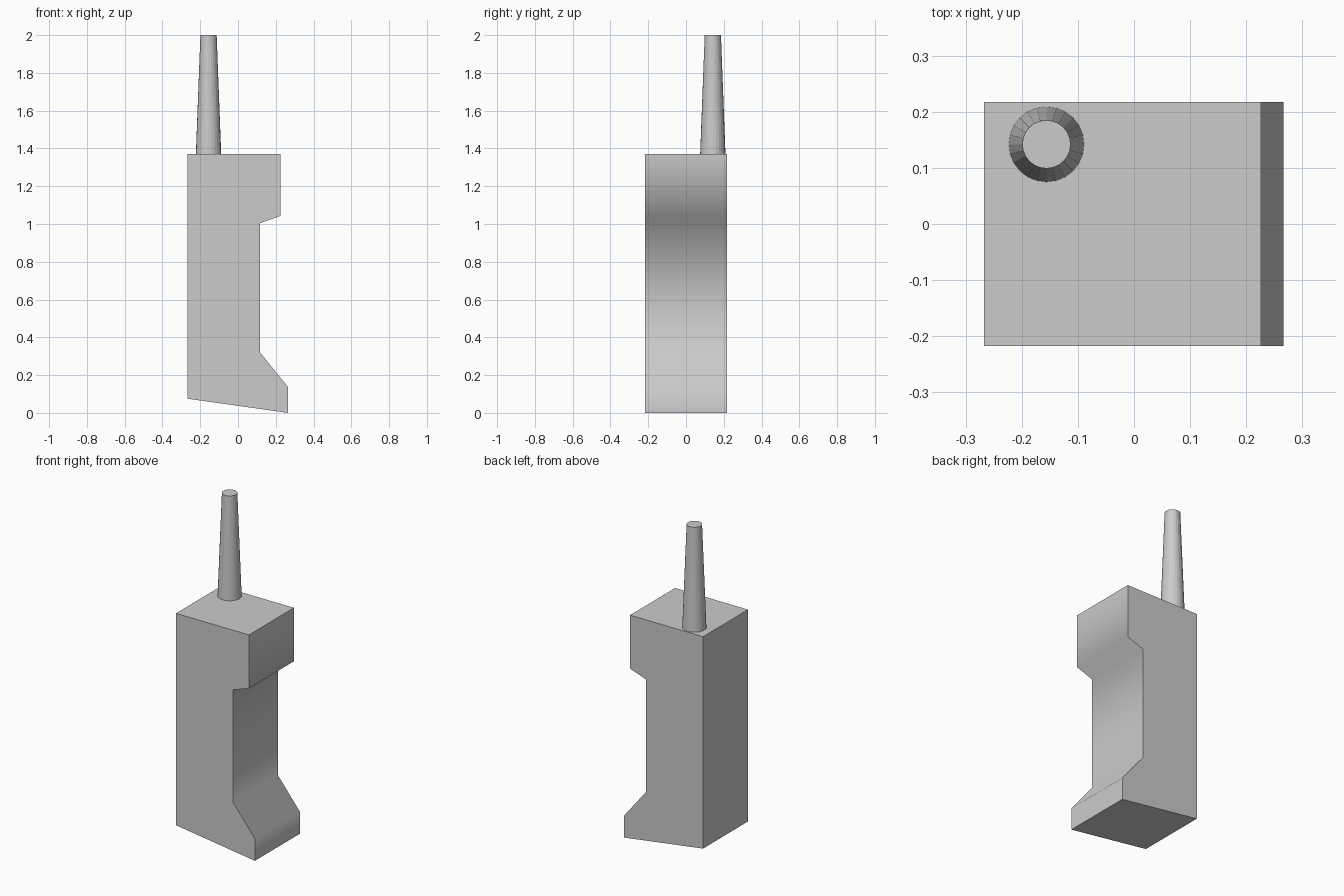
import bpy, bmesh, math

if "Cube" in bpy.data.objects:
    bpy.data.objects.remove(bpy.data.objects["Cube"])

# Handset body: side profile (x, z) extruded along y
PROFILE = [(-0.267, 0.075), (0.266, 0.0), (0.266, 0.135), (0.117, 0.32),
           (0.117, 1.005), (0.226, 1.043), (0.226, 1.37), (-0.267, 1.37)]
HALF_DEPTH = 0.217

bm = bmesh.new()
face = bm.faces.new([bm.verts.new((x, -HALF_DEPTH, z)) for x, z in PROFILE])
ext = bmesh.ops.extrude_face_region(bm, geom=[face])
moved = [v for v in ext["geom"] if isinstance(v, bmesh.types.BMVert)]
bmesh.ops.translate(bm, verts=moved, vec=(0, 2 * HALF_DEPTH, 0))
bmesh.ops.recalc_face_normals(bm, faces=bm.faces)
mesh = bpy.data.meshes.new("handset_body")
bm.to_mesh(mesh)
bm.free()
body = bpy.data.objects.new("handset_body", mesh)
bpy.context.collection.objects.link(body)

# Soft shading over the grip bends, sharp corners elsewhere
bpy.context.view_layer.objects.active = body
body.select_set(True)
bpy.ops.object.shade_smooth_by_angle(angle=math.radians(75))

# Tapered antenna on the top rear corner
bpy.ops.mesh.primitive_cone_add(vertices=24, radius1=0.067, radius2=0.043,
                                depth=0.63, location=(-0.156, 0.142, 1.685))
bpy.context.object.name = "antenna"
